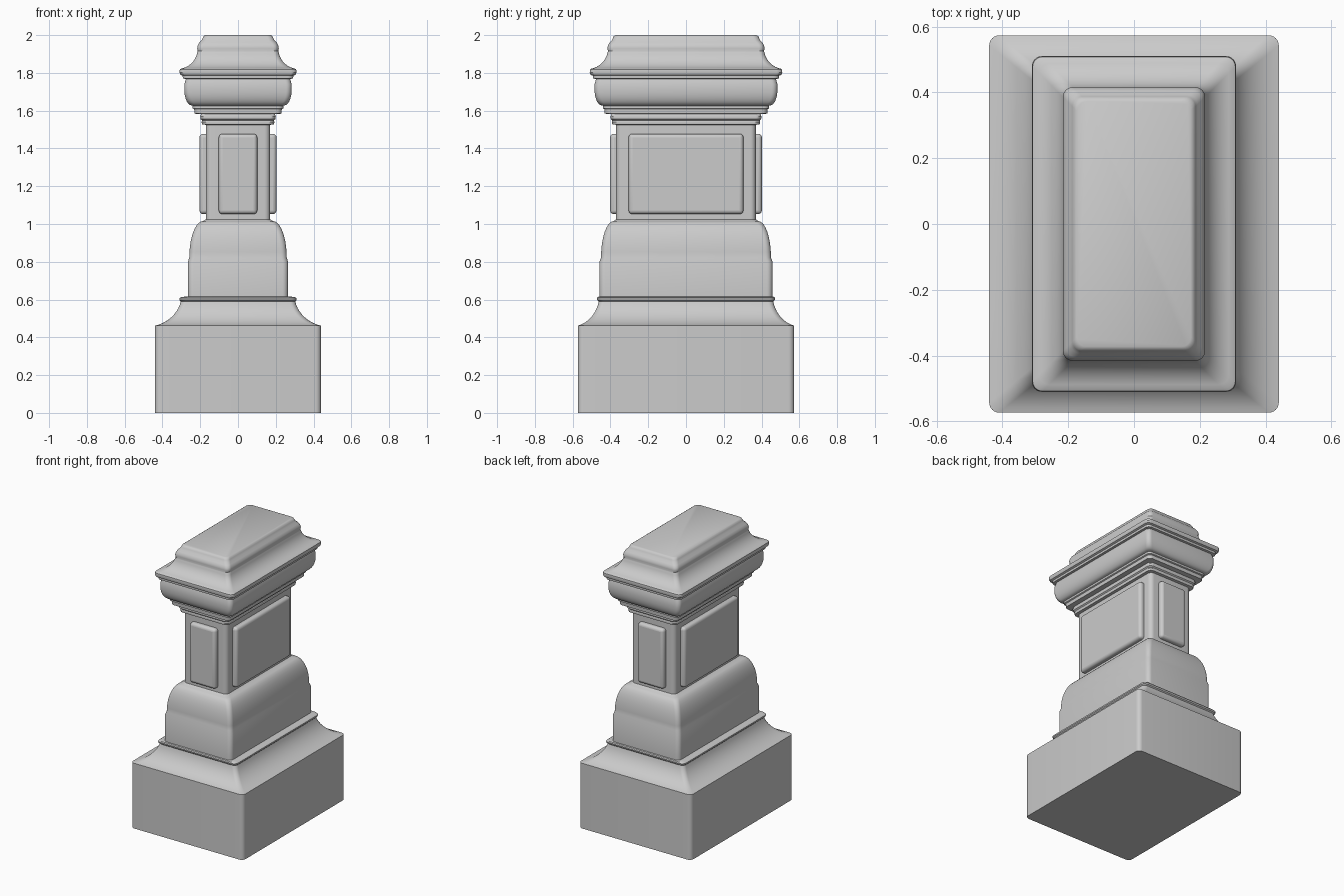
import bpy, bmesh
from math import sin, cos, pi, radians

if "Cube" in bpy.data.objects:
    bpy.data.objects.remove(bpy.data.objects["Cube"])


def arc(p, q, flat_first, k=1.0, n=10):
    """Quarter-ellipse moulding from p to q; k blends from straight (0) to full curve (1)."""
    pts = []
    for i in range(n + 1):
        t = i / n
        a = t * pi / 2
        h, v = (sin(a), 1 - cos(a)) if flat_first else (1 - cos(a), sin(a))
        h, v = t + (h - t) * k, t + (v - t) * k
        pts.append((p[0] + (q[0] - p[0]) * h, p[1] + (q[1] - p[1]) * h, p[2] + (q[2] - p[2]) * v))
    return pts


def finish(obj):
    bpy.ops.object.select_all(action='DESELECT')
    obj.select_set(True)
    bpy.context.view_layer.objects.active = obj
    bpy.ops.object.shade_smooth_by_angle(angle=radians(35))


def loft(name, profile, radius, bottom=False, top=False, seg=6):
    """Sweep (half width, half depth, z) profile around a rounded rectangle."""
    bm = bmesh.new()
    rings = []
    for hx, hy, z in profile:
        ring = []
        for c, (sx, sy) in enumerate(((1, 1), (-1, 1), (-1, -1), (1, -1))):
            for i in range(seg + 1):
                a = (c + i / seg) * pi / 2
                ring.append(bm.verts.new((sx * (hx - radius) + radius * cos(a),
                                          sy * (hy - radius) + radius * sin(a), z)))
        rings.append(ring)
    n = len(rings[0])
    for lo, hi in zip(rings, rings[1:]):
        for i in range(n):
            j = (i + 1) % n
            bm.faces.new((lo[i], lo[j], hi[j], hi[i]))
    if bottom:
        bm.faces.new(rings[0][::-1])
    if top:
        bm.faces.new(rings[-1])
    me = bpy.data.meshes.new(name)
    bm.to_mesh(me)
    bm.free()
    obj = bpy.data.objects.new(name, me)
    bpy.context.collection.objects.link(obj)
    finish(obj)


def panel(name, loc, size):
    bpy.ops.mesh.primitive_cube_add(size=1, location=loc)
    obj = bpy.context.object
    obj.name = name
    obj.scale = size
    bpy.ops.object.transform_apply(location=False, rotation=False, scale=True)
    bev = obj.modifiers.new("bevel", 'BEVEL')
    bev.width, bev.segments = 0.02, 4
    finish(obj)


R = 0.03

# Plinth block with cove and lip
loft("plinth", [(.44, .573, 0)]
     + arc((.44, .573, .462), (.303, .462, .59), True, .7)
     + [(.31, .47, .597), (.31, .472, .607), (.30, .468, .614), (.265, .458, .616)], R, bottom=True)

# Lower pedestal with rounded shoulder
loft("pedestal", [(.265, .458, .616), (.265, .458, .80)]
     + arc((.258, .45, .822), (.185, .383, 1.015), False)
     + [(.17, .37, 1.025)], R)

# Shaft
loft("shaft", [(.17, .37, 1.025), (.17, .37, 1.525)], R)

# Capital: neck beads, ovolo, lip, cove and crown; depth is width + 0.2
neck = [(.17, 1.525), (.19, 1.527), (.193, 1.54), (.19, 1.548), (.198, 1.555), (.20, 1.568),
        (.195, 1.582), (.23, 1.584), (.232, 1.608), (.24, 1.612), (.24, 1.626)]
lip = [(.276, 1.768), (.292, 1.77), (.293, 1.785), (.305, 1.79), (.31, 1.802), (.308, 1.818)]
crown = [(.213, 1.915), (.216, 1.93), (.213, 1.945), (.205, 1.96), (.193, 1.972),
         (.187, 1.985), (.182, 1.995), (.173, 2.0)]


def d(pts):
    return [(x, x + .2, z) for x, z in pts]


loft("capital", d(neck)
     + arc((.245, .445, 1.628), (.284, .484, 1.71), True)
     + d([(.284, 1.74)]) + d(lip)
     + arc((.30, .50, 1.823), (.215, .415, 1.91), True, .75)
     + d(crown), R, top=True)

# Raised panels on the four shaft faces
for s, fb, lr in ((-1, "front", "left"), (1, "back", "right")):
    panel(fb + "_panel", (0, s * .375, 1.265), (.204, .054, .425))
    panel(lr + "_panel", (s * .177, 0, 1.265), (.054, .608, .425))
